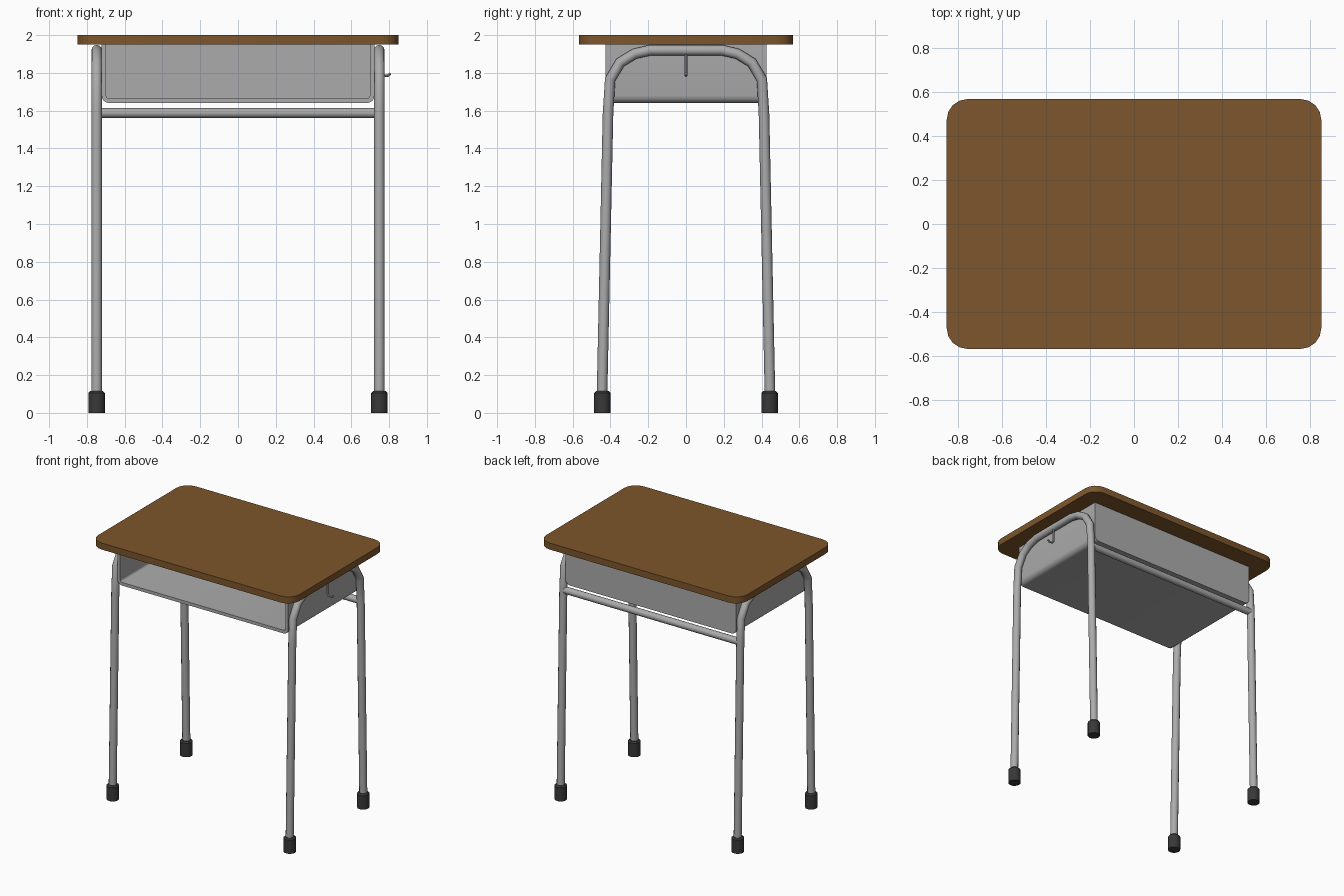
import bpy, bmesh, math
from mathutils import Vector

if "Cube" in bpy.data.objects:
    bpy.data.objects.remove(bpy.data.objects["Cube"])


def material(name, rgb):
    m = bpy.data.materials.new(name)
    m.diffuse_color = (*rgb, 1)
    m.use_nodes = True
    m.node_tree.nodes["Principled BSDF"].inputs["Base Color"].default_value = m.diffuse_color
    return m


WOOD = material("brown wood", (0.205, 0.093, 0.025))
METAL = material("grey metal", (0.41, 0.41, 0.41))
RUBBER = material("dark rubber", (0.04, 0.04, 0.04))


def finish(obj, mat, smooth=True):
    obj.data.materials.clear()
    obj.data.materials.append(mat)
    bpy.ops.object.select_all(action='DESELECT')
    obj.select_set(True)
    bpy.context.view_layer.objects.active = obj
    if smooth:
        bpy.ops.object.shade_smooth_by_angle(angle=math.radians(35))
    return obj


def prism(name, pts, direction, mat):
    """Extrude a closed outline of 3D points along a direction."""
    bm = bmesh.new()
    face = bm.faces.new([bm.verts.new(p) for p in pts])
    res = bmesh.ops.extrude_face_region(bm, geom=[face], use_keep_orig=True)
    verts = [g for g in res["geom"] if isinstance(g, bmesh.types.BMVert)]
    bmesh.ops.translate(bm, verts=verts, vec=Vector(direction))
    bmesh.ops.recalc_face_normals(bm, faces=bm.faces)
    me = bpy.data.meshes.new(name)
    bm.to_mesh(me)
    bm.free()
    obj = bpy.data.objects.new(name, me)
    bpy.context.collection.objects.link(obj)
    return finish(obj, mat)


def tube(name, pts, radius, mat, res=4):
    """Round rod following a path."""
    cu = bpy.data.curves.new(name, 'CURVE')
    cu.dimensions = '3D'
    cu.bevel_depth = radius
    cu.bevel_resolution = res
    cu.use_fill_caps = True
    sp = cu.splines.new('POLY')
    sp.points.add(len(pts) - 1)
    for p, co in zip(sp.points, pts):
        p.co = (*co, 1)
    obj = bpy.data.objects.new(name, cu)
    bpy.context.collection.objects.link(obj)
    bpy.ops.object.select_all(action='DESELECT')
    obj.select_set(True)
    bpy.context.view_layer.objects.active = obj
    bpy.ops.object.convert(target='MESH')
    return finish(bpy.context.view_layer.objects.active, mat)


def arc(cx, cy, r, a0, a1, n):
    return [(cx + r * math.cos(math.radians(a0 + (a1 - a0) * i / n)),
             cy + r * math.sin(math.radians(a0 + (a1 - a0) * i / n))) for i in range(n + 1)]


# Table top with rounded corners
R = 0.095
top = []
for k, (sx, sy) in enumerate([(1, 1), (-1, 1), (-1, -1), (1, -1)]):
    top += arc(sx * (0.85 - R), sy * (0.567 - R), R, 90 * k, 90 * k + 90, 4)
prism("table_top", [(x, y, 1.95) for x, y in top], (0, 0, 0.05), WOOD)

# Storage tray: bent sheet, open at the front
T, W, B = 0.024, 0.722, 1.64
half_out = [(W, 1.95)] + arc(W - 0.04, B + 0.04, 0.04, 0, -90, 4)
half_in = [(W - T, 1.95)] + arc(W - 0.04, B + 0.04, 0.04 - T, 0, -90, 4)
outer = half_out + [(-x, z) for x, z in reversed(half_out)]
inner = half_in + [(-x, z) for x, z in reversed(half_in)]
prism("tray", [(x, -0.425, z) for x, z in outer + inner[::-1]], (0, 0.85, 0), METAL)
b = W - T + 0.004
prism("tray_back", [(-b, 0.40, B + 0.015), (b, 0.40, B + 0.015), (b, 0.40, 1.95), (-b, 0.40, 1.95)],
      (0, 0.025, 0), METAL)

# Bent leg frames, one per side
half = [(0.446, 0.03), (0.413, 1.58), (0.402, 1.765), (0.348, 1.855), (0.272, 1.901), (0.19, 1.92)]
path = half + [(-y, z) for y, z in reversed(half)]
for side, sx in (("left", -1), ("right", 1)):
    tube(side + "_leg_frame", [(sx * 0.748, y, z) for y, z in path], 0.028, METAL)
    # Rubber feet with a chamfered top
    for end, sy in (("front", -1), ("back", 1)):
        bpy.ops.mesh.primitive_cylinder_add(vertices=16, radius=0.044, depth=0.115,
                                            location=(sx * 0.748, sy * 0.443, 0.0575))
        foot = bpy.context.object
        foot.name = f"{end}_{side}_foot"
        bm = bmesh.new()
        bm.from_mesh(foot.data)
        rim = [e for e in bm.edges if all(v.co.z > 0 for v in e.verts)]
        bmesh.ops.bevel(bm, geom=rim, offset=0.01, segments=1, affect='EDGES')
        bm.to_mesh(foot.data)
        bm.free()
        finish(foot, RUBBER)

# Rear crossbar
tube("rear_crossbar", [(-0.748, 0.413, 1.588), (0.748, 0.413, 1.588)], 0.026, METAL)

# Bag hook hanging under the right frame
tube("bag_hook", [(0.755, 0, 1.91), (0.755, 0, 1.80), (0.765, 0, 1.787), (0.792, 0, 1.785),
                  (0.808, 0, 1.797)], 0.007, METAL, 2)
